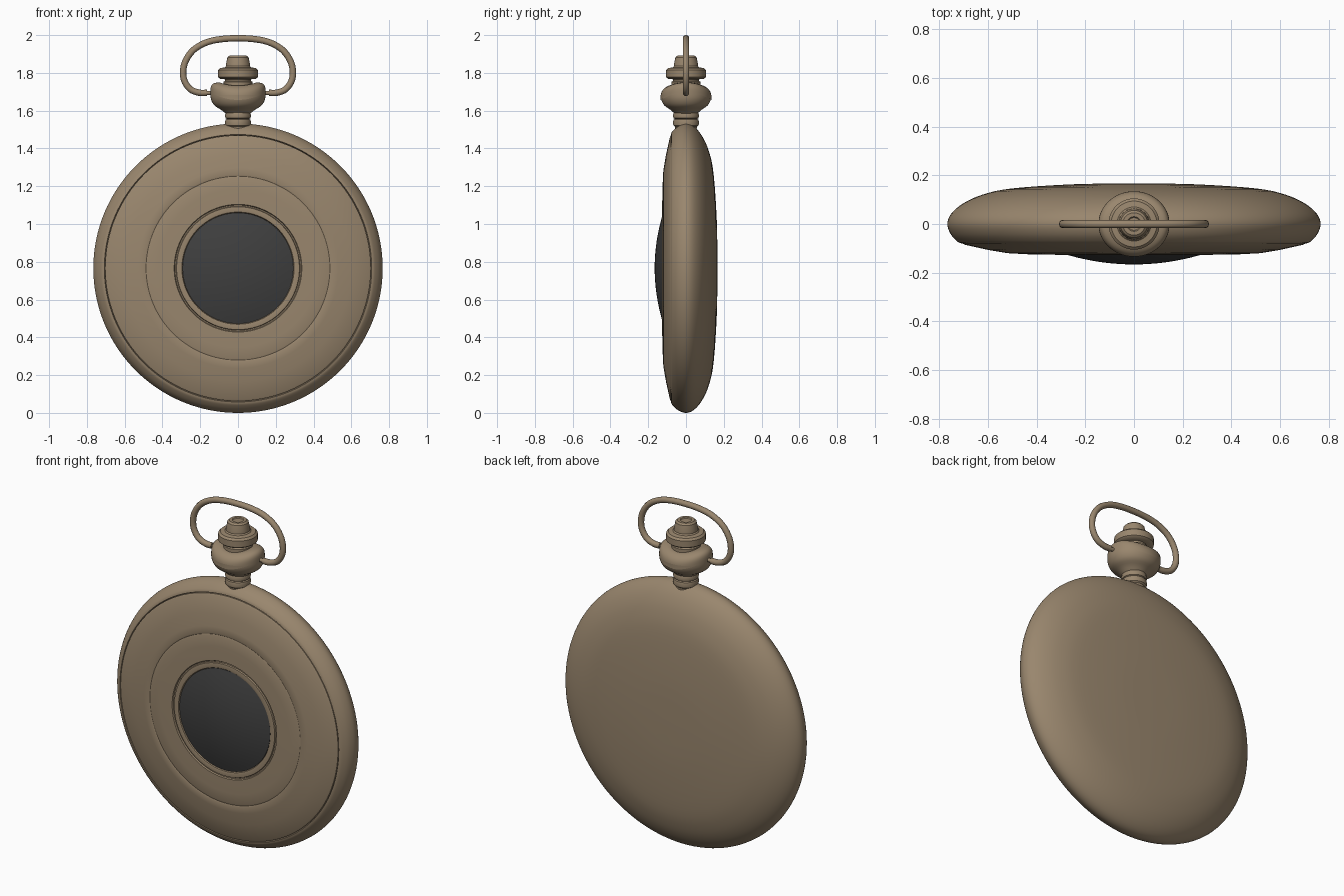
import bpy, bmesh, math
from mathutils import Vector

if "Cube" in bpy.data.objects:
    bpy.data.objects.remove(bpy.data.objects["Cube"])

def material(name, rgb):
    m = bpy.data.materials.new(name)
    m.diffuse_color = (*rgb, 1)
    m.use_nodes = True
    m.node_tree.nodes["Principled BSDF"].inputs["Base Color"].default_value = m.diffuse_color
    return m

BRASS = material("aged_brass", (0.32, 0.24, 0.155))
GLASS = material("dark_glass", (0.05, 0.05, 0.05))
CZ = 0.766  # height of the case centre

def smooth_path(pts, steps=4):
    """Catmull-Rom curve through the points."""
    pts = [Vector(p) for p in pts]
    ext = [2 * pts[0] - pts[1]] + pts + [2 * pts[-1] - pts[-2]]
    out = []
    for i in range(1, len(ext) - 2):
        a, b, c, d = ext[i - 1:i + 3]
        for s in range(steps):
            t = s / steps
            out.append(0.5 * (2 * b + (c - a) * t + (2 * a - 5 * b + 4 * c - d) * t * t
                              + (3 * b - a - 3 * c + d) * t ** 3))
    return out + [pts[-1]]

def lathe(name, profile, mat, axis="Z", segs=96, deform=None):
    """Revolve (radius, position) pairs round the crown axis (Z) or case axis (Y)."""
    bm = bmesh.new()
    rings = []
    for r, h in profile:
        count = 1 if r < 1e-4 else segs
        ring = []
        for i in range(count):
            a = 2 * math.pi * i / segs
            x, w = r * math.cos(a), r * math.sin(a)
            co = Vector((x, w, h)) if axis == "Z" else Vector((x, h, CZ + w))
            ring.append(bm.verts.new(deform(co) if deform else co))
        rings.append(ring)
    for a, b in zip(rings, rings[1:]):
        for i in range(segs):
            j = (i + 1) % segs
            quad = [a[i % len(a)], a[j % len(a)], b[j % len(b)], b[i % len(b)]]
            quad = list(dict.fromkeys(quad))
            if len(quad) > 2:
                bm.faces.new(quad)
    bmesh.ops.recalc_face_normals(bm, faces=bm.faces)
    mesh = bpy.data.meshes.new(name)
    bm.to_mesh(mesh)
    bm.free()
    return finish(bpy.data.objects.new(name, mesh), mat)

def finish(ob, mat):
    bpy.context.collection.objects.link(ob)
    ob.data.materials.append(mat)
    if ob.type == "MESH":
        bpy.ops.object.select_all(action="DESELECT")
        ob.select_set(True)
        bpy.context.view_layer.objects.active = ob
        bpy.ops.object.shade_smooth_by_angle(angle=math.radians(35))
    return ob

# Rounded case back and rim
back = smooth_path([(0, 0.167), (0.25, 0.163), (0.5, 0.146), (0.62, 0.121), (0.7, 0.085),
                    (0.75, 0.042), (0.766, 0.0), (0.752, -0.042), (0.725, -0.072), (0.708, -0.08)])
lathe("case_body", back + [(0.704, -0.07), (0.69, -0.068), (0, -0.068)], BRASS, "Y", 128)

# Hinged front cover, with a shallow step and a window opening
cover = [(0.69, -0.066), (0.703, -0.07), (0.703, -0.08), (0.695, -0.085), (0.6, -0.106),
         (0.53, -0.118), (0.495, -0.122), (0.487, -0.119), (0.478, -0.122), (0.42, -0.125),
         (0.338, -0.126), (0.334, -0.119), (0.328, -0.119), (0.325, -0.126), (0.305, -0.128),
         (0.297, -0.126), (0.293, -0.115), (0.293, -0.066)]
lathe("front_cover", cover, BRASS, "Y", 128)

# Domed window
R, H = 0.293, 0.045
dome = [(R * k / 10, -0.121 - H * (1 - (k / 10) ** 2)) for k in range(11)]
lathe("window_glass", dome + [(R, -0.1)], GLASS, "Y", 96)

# Neck between case and pendant
lathe("neck", [(0, 1.49), (0.055, 1.49), (0.058, 1.515), (0.067, 1.522), (0.069, 1.54), (0.066, 1.552),
               (0.06, 1.556), (0.066, 1.56), (0.069, 1.572), (0.066, 1.585), (0.062, 1.6), (0, 1.6)],
      BRASS, segs=48)

# Pendant bulb, slightly flattened with raised shoulders on the bow sides
def shoulders(co):
    drop = 0.035 * (co.y / 0.14) ** 2 if co.z > 1.69 else 0
    return Vector((co.x, co.y * 0.92, co.z - drop))

bulb = smooth_path([(0.065, 1.585), (0.09, 1.605), (0.125, 1.628), (0.143, 1.66), (0.146, 1.695),
                    (0.143, 1.728), (0.128, 1.745), (0.1, 1.75)], 3)
lathe("pendant_bulb", [(0, 1.585)] + bulb + [(0.085, 1.745), (0, 1.745)], BRASS,
      segs=64, deform=shoulders)

# Winding crown: stem, collar and cap
lathe("crown", [(0, 1.73), (0.078, 1.73), (0.078, 1.752), (0.068, 1.757), (0.068, 1.766), (0.094, 1.768),
                (0.105, 1.777), (0.105, 1.814), (0.094, 1.825), (0.07, 1.829), (0.064, 1.836),
                (0.063, 1.85), (0.056, 1.882), (0.046, 1.891), (0.03, 1.891), (0.026, 1.886), (0, 1.886)],
      BRASS, segs=48)

# Bow: open wire loop hung on the pendant
half = [(0.165, 1.694), (0.205, 1.695), (0.25, 1.712), (0.28, 1.75), (0.291, 1.80), (0.278, 1.862),
        (0.235, 1.922), (0.165, 1.962), (0.085, 1.979), (0, 1.983)]
loop = half + [(-x, z) for x, z in reversed(half[:-1])]

def wire(name, pts, radius):
    cu = bpy.data.curves.new(name, "CURVE")
    cu.dimensions = "3D"
    cu.bevel_depth = radius
    cu.bevel_resolution = 4
    cu.use_fill_caps = True
    sp = cu.splines.new("POLY")
    sp.points.add(len(pts) - 1)
    for p, (x, z) in zip(sp.points, pts):
        p.co = (x, 0, z, 1)
    sp.use_smooth = True
    return finish(bpy.data.objects.new(name, cu), BRASS)

wire("bow", smooth_path(loop, 5), 0.017)
for side, tag in ((-1, "left"), (1, "right")):
    wire("bow_pin_" + tag, [(side * 0.12, 1.694), (side * 0.19, 1.694)], 0.011)
